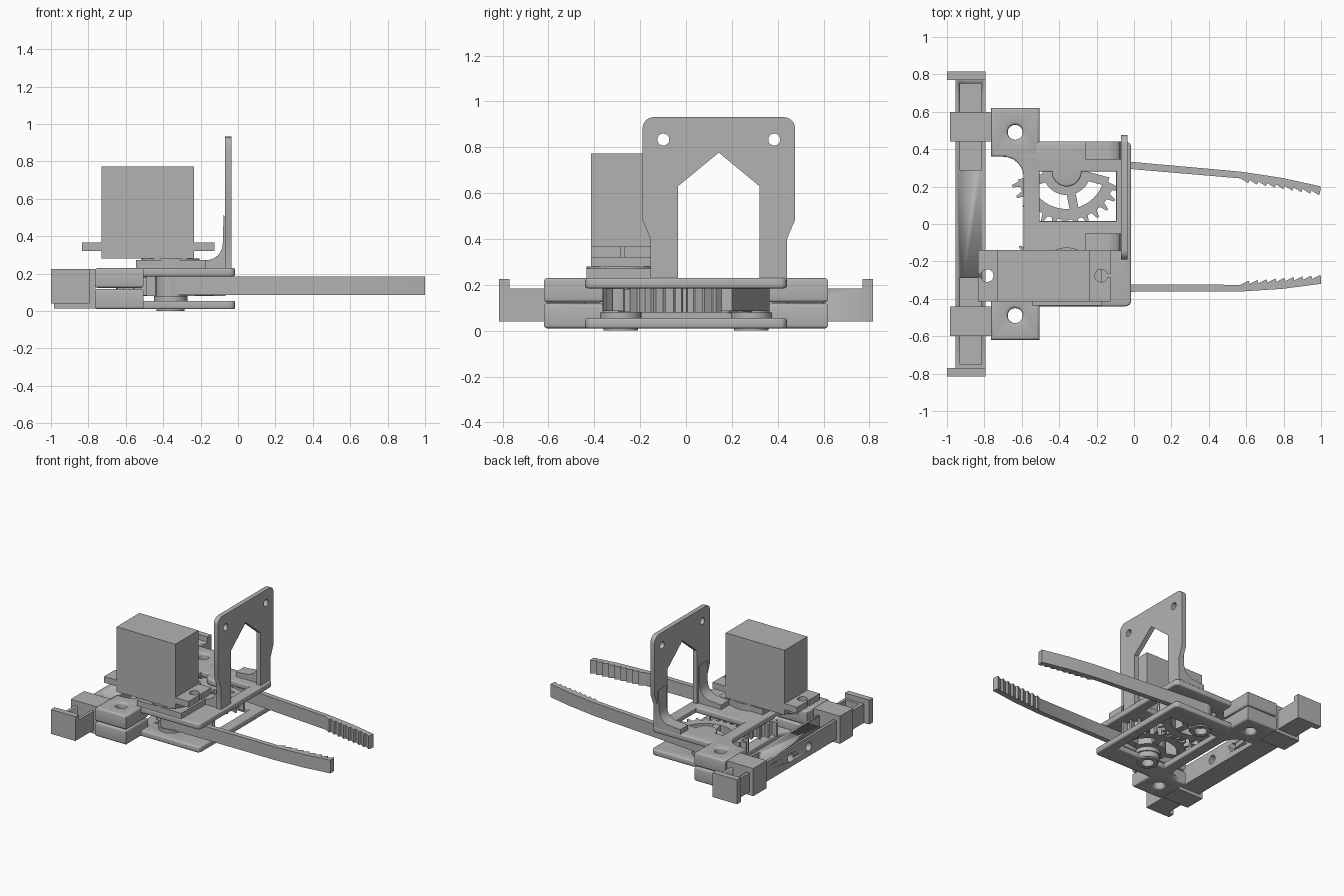
import bpy, bmesh
from math import sin, cos, radians, pi
from mathutils import Matrix

if "Cube" in bpy.data.objects:
    bpy.data.objects.remove(bpy.data.objects["Cube"])

grey = bpy.data.materials.new("light_grey")
grey.diffuse_color = (0.45, 0.45, 0.45, 1)
grey.use_nodes = True
grey.node_tree.nodes["Principled BSDF"].inputs["Base Color"].default_value = grey.diffuse_color

# local profile axes -> world, by extrusion axis
AXES = {
    'Z': Matrix.Identity(4),
    'X': Matrix(((0, 0, 1, 0), (1, 0, 0, 0), (0, 1, 0, 0), (0, 0, 0, 1))),
    'Y': Matrix(((1, 0, 0, 0), (0, 0, -1, 0), (0, 1, 0, 0), (0, 0, 0, 1))),
}


def finish(name, me):
    me.materials.clear()
    me.materials.append(grey)
    ob = bpy.data.objects.new(name, me)
    bpy.context.collection.objects.link(ob)
    bpy.ops.object.select_all(action='DESELECT')
    ob.select_set(True)
    bpy.context.view_layer.objects.active = ob
    bpy.ops.object.shade_smooth_by_angle(angle=radians(35))
    return ob


def prism(name, loops, a, b, axis='Z', bevel=0.0, mat=None):
    """Extrude an outline (first loop) with holes (other loops) from a to b."""
    cu = bpy.data.curves.new(name, 'CURVE')
    cu.dimensions, cu.fill_mode = '2D', 'BOTH'
    cu.extrude = (b - a) / 2 - bevel
    cu.bevel_depth, cu.bevel_resolution, cu.offset = bevel, 2, -bevel
    for loop in loops:
        sp = cu.splines.new('POLY')
        sp.points.add(len(loop) - 1)
        for p, (x, y) in zip(sp.points, loop):
            p.co = (x, y, 0, 1)
        sp.use_cyclic_u = True
    tmp = bpy.data.objects.new(name, cu)
    bpy.context.collection.objects.link(tmp)
    bpy.context.view_layer.update()
    me = bpy.data.meshes.new_from_object(tmp.evaluated_get(bpy.context.evaluated_depsgraph_get()))
    bpy.data.objects.remove(tmp)
    mid = (a + b) / 2 * (-1 if axis == 'Y' else 1)
    m = AXES[axis] @ Matrix.Translation((0, 0, mid))
    me.transform(mat @ m if mat else m)
    bm = bmesh.new()
    bm.from_mesh(me)
    bmesh.ops.remove_doubles(bm, verts=bm.verts, dist=1e-5)
    bmesh.ops.recalc_face_normals(bm, faces=bm.faces)
    bm.to_mesh(me)
    bm.free()
    return finish(name, me)


def arc(cx, cy, r, a0, a1, n=12):
    return [(cx + r * cos(radians(a0 + (a1 - a0) * i / n)),
             cy + r * sin(radians(a0 + (a1 - a0) * i / n))) for i in range(n + 1)]


def circle(cx, cy, r, n=32):
    return arc(cx, cy, r, 0, 360, n)[:-1]


def rect(x0, x1, y0, y1):
    return [(x0, y0), (x1, y0), (x1, y1), (x0, y1)]


def box(name, x0, x1, y0, y1, z0, z1, bevel=0.0):
    return prism(name, [rect(x0, x1, y0, y1)], z0, z1, 'Z', bevel)


PX, PY = -0.36, 0.285   # gear pivot

# frame plates, with a window and rounded tabs that carry the pivots
half = arc(-0.045, 0.41, 0.03, 0, 90, 4) + [(-0.6, 0.44)] + arc(-0.70, 0.25, 0.11, 90, 0, 6)
outline = half + [(x, -y) for x, y in reversed(half)]
tab_top = [(-0.095, 0.28)] + arc(PX, 0.28, 0.08, 0, -180) + [(-0.505, 0.28)]
window = tab_top + [(x, -y) for x, y in reversed(tab_top)]
prism("bottom_plate", [outline, window, circle(PX, PY, 0.045), circle(PX, -PY, 0.045)],
      0.01, 0.055, bevel=0.01)
prism("top_plate", [outline, tab_top + [(-0.505, 0.015), (-0.095, 0.015)]],
      0.185, 0.23, bevel=0.01)

# gears with fingers; the second is the mirrored first
TEETH = 30
STEP = 360 / TEETH
rim = []
for k in range(13):
    a = 201 + k * STEP
    for da, r in ((-0.5, 0.262), (-0.27, 0.264), (-0.1, 0.302), (0.1, 0.302), (0.27, 0.264)):
        t = radians(a + da * STEP)
        rim.append((r * cos(t), r * sin(t)))
rim += arc(0, 0, 0.205, 351, 195, 24)

finger = [(0, 0.078), (0.93, 0.076), (1.15, 0.062), (1.36, 0.035), (1.36, 0.0)]
N = 9
for i in range(N):
    x0 = 1.36 - 0.43 * i / N
    x1 = 1.36 - 0.43 * (i + 1) / N
    base = 0.005 + 0.035 * (i + 1) / N
    finger += [(x0 - 0.005, base - 0.022), (x1, base)]
finger += [(0, 0.038)]

for side, turn, tag in ((1, -5, "left"), (-1, 0, "right")):
    m = (Matrix.Translation((PX, side * PY, 0)) @ Matrix.Diagonal((1, side, 1, 1))
         @ Matrix.Rotation(radians(turn), 4, 'Z'))
    prism("gear_rim_" + tag, [rim], 0.08, 0.185, mat=m)
    prism("gear_hub_" + tag, [circle(0, 0, 0.08)], 0.08, 0.187, mat=m)
    prism("gear_hub_collar_" + tag, [arc(0, 0, 0.13, 180, 360, 20)], 0.08, 0.185, mat=m)
    for ang in (203, 286, 350):
        prism("gear_spoke_" + tag, [rect(0.06, 0.23, -0.024, 0.024)], 0.082, 0.183,
              mat=m @ Matrix.Rotation(radians(ang), 4, 'Z'))
    prism("finger_" + tag, [finger], 0.085, 0.185, mat=m)
    prism("washer_" + tag, [circle(0, 0, 0.09)], 0.05, 0.08, mat=m)
    prism("pivot_ring_" + tag, [circle(0, 0, 0.075), circle(0, 0, 0.045)], 0.0, 0.055, mat=m)

    # ears in two layers with a bolt hole, and the collar that holds the rail
    y0, y1 = sorted((side * 0.36, side * 0.62))
    for z0, z1, layer in ((0.01, 0.119, "lower"), (0.124, 0.23, "upper")):
        prism(f"ear_{layer}_{tag}",
              [rect(-0.765, -0.505, y0, y1), circle(-0.635, side * 0.49, 0.04)],
              z0, z1, bevel=0.015)
    y0, y1 = sorted((side * 0.44, side * 0.60))
    box("rail_collar_" + tag, -0.985, -0.763, y0, y1, 0.015, 0.225)
    y0, y1 = sorted((side * 0.77, side * 0.815))
    box("rail_end_cap_" + tag, -1.0, -0.795, y0, y1, 0.04, 0.225)

# rear rail with top pockets and cross holes
rail = box("rear_rail", -0.955, -0.795, -0.78, 0.78, 0.04, 0.185)
cutters = [box("pocket_cutter", -0.93, -0.815, 0.29, 0.75, 0.09, 0.3),
           box("pocket_cutter", -0.93, -0.815, -0.75, -0.29, 0.09, 0.3)]
cutters += [prism("hole_cutter", [circle(s * 0.11, 0.112, 0.032)], -1.1, -0.7, 'X') for s in (-1, 1)]
for c in cutters:
    c.hide_render = True
    mod = rail.modifiers.new("cut", 'BOOLEAN')
    mod.operation, mod.object, mod.solver = 'DIFFERENCE', c, 'EXACT'
    bpy.ops.object.select_all(action='DESELECT')
    rail.select_set(True)
    bpy.context.view_layer.objects.active = rail
    bpy.ops.object.modifier_apply(modifier=mod.name)
    bpy.data.objects.remove(c)

# servo seat, body and mounting flange with keyhole slots
box("servo_seat", -0.545, -0.17, -0.435, -0.145, 0.225, 0.272)
prism("servo_boss", [circle(PX, -0.28, 0.155)], 0.225, 0.28)
box("servo_body", -0.73, -0.235, -0.415, -0.14, 0.28, 0.772)
flange = ([(-0.835, -0.415), (-0.125, -0.415), (-0.125, -0.284)]
          + arc(-0.175, -0.276, 0.034, -14, -346, 20)
          + [(-0.125, -0.268), (-0.125, -0.14), (-0.835, -0.14), (-0.835, -0.268)]
          + arc(-0.785, -0.276, 0.034, 166, -166, 20) + [(-0.835, -0.284)])
prism("servo_flange", [flange], 0.32, 0.367)

# upright bracket with a pointed opening and two holes
CY = 0.143
side_pts = ([(0.178, 0.23), (0.298, 0.23), (0.298, 0.40), (0.333, 0.485)]
            + arc(0.283, 0.882, 0.05, 0, 90, 6))
shape = (side_pts + [(-y, z) for y, z in reversed(side_pts)]
         + [(-0.178, 0.63), (0, 0.777), (0.178, 0.63)])
prism("upright_bracket",
      [[(CY + y, z) for y, z in shape]] + [circle(CY + s * 0.242, 0.834, 0.026) for s in (-1, 1)],
      -0.07, -0.035, 'X')

# curved bracket feet
foot = ([(-0.035, 0.225), (-0.035, 0.40), (-0.078, 0.52), (-0.08, 0.37)]
        + arc(-0.17, 0.36, 0.088, 0, -90, 6) + [(-0.26, 0.265), (-0.26, 0.225)])
for y0, y1, tag in ((0.345, 0.44, "left"), (-0.145, -0.05, "right")):
    prism("bracket_foot_" + tag, [foot], y0, y1, 'Y')
